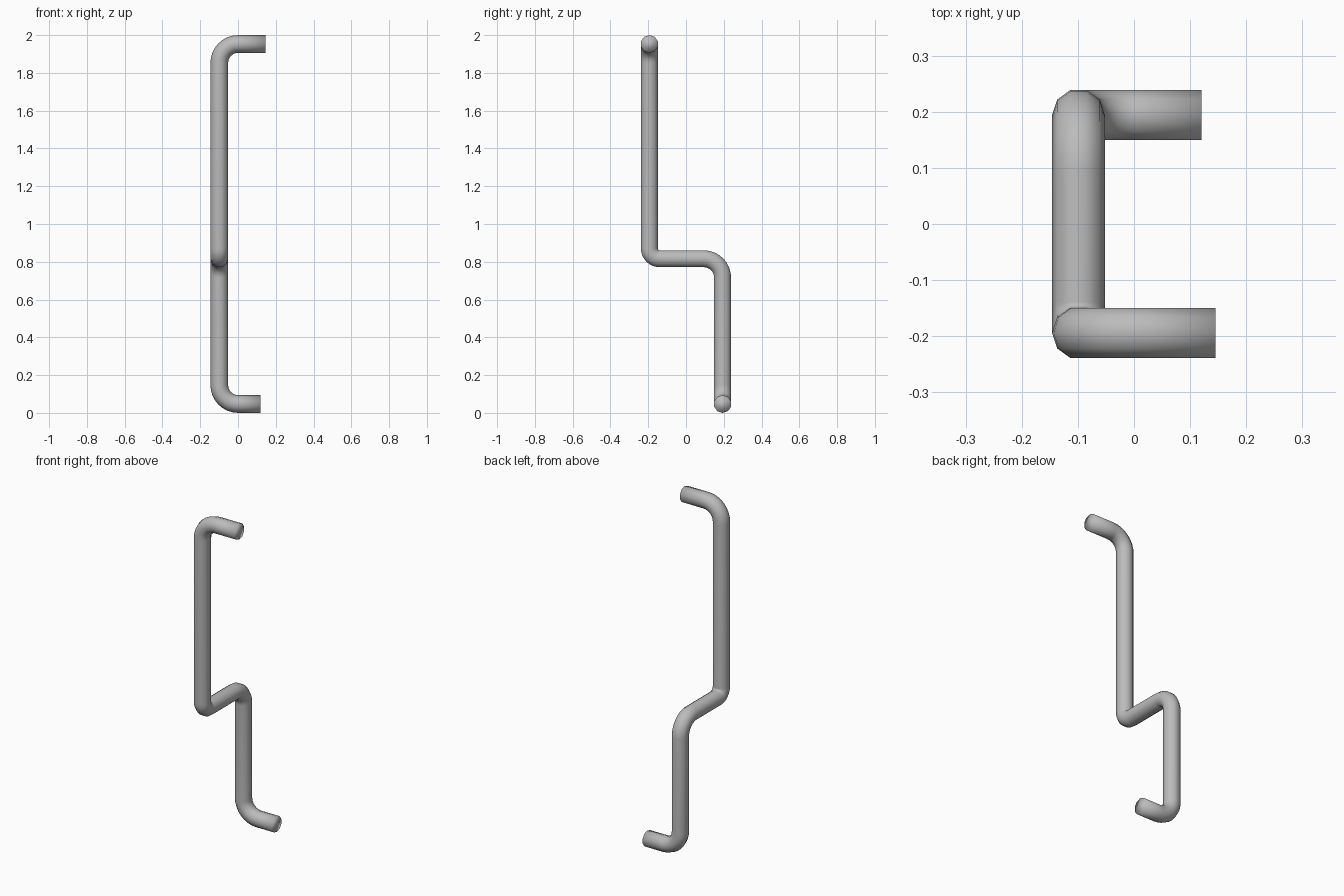
import bpy, bmesh, math
from mathutils import Vector, Quaternion

default = bpy.data.objects.get("Cube")
if default:
    bpy.data.objects.remove(default, do_unlink=True)

RADIUS, SIDES, STEPS = 0.047, 10, 8

# Corner points of the rod with the bend radius at each corner
corners = [
    ((0.145, -0.194, 1.953), 0),
    ((-0.099, -0.194, 1.953), 0.1),
    ((-0.099, -0.194, 0.816), 0.055),
    ((-0.099, 0.194, 0.816), 0.1),
    ((-0.099, 0.194, 0.047), 0.1),
    ((0.12, 0.194, 0.047), 0),
]
points = [Vector(p) for p, r in corners]


def ring(bm, centre, frame):
    """One cross-section of the rod."""
    side, other = frame
    angles = [2 * math.pi * i / SIDES for i in range(SIDES)]
    return [bm.verts.new(centre + RADIUS * (side * math.cos(a) + other * math.sin(a)))
            for a in angles]


# Sweep the section along straight runs and round bends
bm = bmesh.new()
frame = (Vector((0, 0, 1)), Vector((0, 1, 0)))
rings = [ring(bm, points[0], frame)]
for i in range(1, len(points) - 1):
    before = (points[i] - points[i - 1]).normalized()
    after = (points[i + 1] - points[i]).normalized()
    r = corners[i][1]
    pivot = points[i] + r * (after - before)
    axis = before.cross(after)
    start = points[i] - before * r
    for k in range(STEPS + 1):
        turn = Quaternion(axis, math.pi / 2 * k / STEPS)
        rings.append(ring(bm, pivot + turn @ (start - pivot), [turn @ v for v in frame]))
    frame = [turn @ v for v in frame]
rings.append(ring(bm, points[-1], frame))

# Skin the sections and close both ends
for a, b in zip(rings, rings[1:]):
    for j in range(SIDES):
        n = (j + 1) % SIDES
        bm.faces.new((a[j], a[n], b[n], b[j]))
bm.faces.new(rings[0])
bm.faces.new(rings[-1])
bmesh.ops.recalc_face_normals(bm, faces=bm.faces)
for f in bm.faces:
    f.smooth = True

mesh = bpy.data.meshes.new("bent_rod")
bm.to_mesh(mesh)
bm.free()
rod = bpy.data.objects.new("bent_rod", mesh)
bpy.context.collection.objects.link(rod)

# Plain grey metal
grey = bpy.data.materials.new("grey")
grey.use_nodes = True
colour = (0.5, 0.5, 0.5, 1)
grey.diffuse_color = colour
grey.node_tree.nodes["Principled BSDF"].inputs["Base Color"].default_value = colour
mesh.materials.append(grey)
